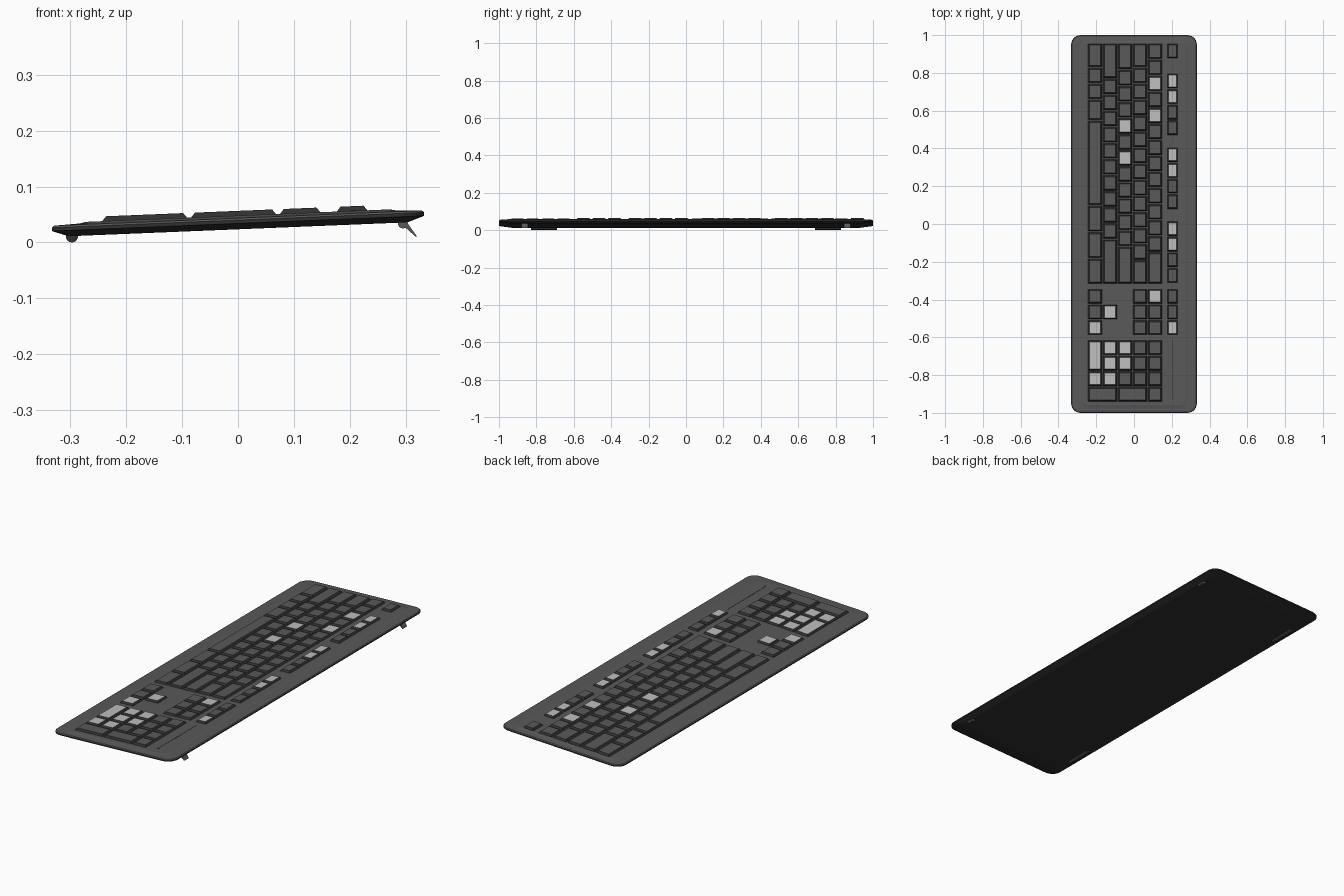
import bpy, bmesh, math
from mathutils import Vector

cube = bpy.data.objects.get("Cube")
if cube:
    bpy.data.objects.remove(cube, do_unlink=True)

SLOPE = 0.041      # the board rises towards +x
DECK = 0.048       # deck height at x = 0
U = 0.085          # one key unit along y
LEFT = 0.957       # y where the main key block starts


def material(name, value):
    m = bpy.data.materials.new(name)
    m.use_nodes = True
    col = (value, value, value, 1)
    m.diffuse_color = col
    bsdf = m.node_tree.nodes["Principled BSDF"]
    bsdf.inputs["Base Color"].default_value = col
    bsdf.inputs["Roughness"].default_value = 0.7
    return m


GREY = material("charcoal grey", 0.10)
DARK = material("near black", 0.03)
LIGHT = material("light grey", 0.52)


def finish(bm, name, mats, tilt=True):
    if tilt:
        for v in bm.verts:
            v.co.z += SLOPE * v.co.x
    bmesh.ops.recalc_face_normals(bm, faces=bm.faces)
    me = bpy.data.meshes.new(name)
    bm.to_mesh(me)
    bm.free()
    for m in mats:
        me.materials.append(m)
    ob = bpy.data.objects.new(name, me)
    bpy.context.scene.collection.objects.link(ob)
    return ob


def rounded_rect(hx, hy, r, z, n=6):
    pts = []
    for i, (sx, sy) in enumerate([(1, 1), (-1, 1), (-1, -1), (1, -1)]):
        for k in range(n + 1):
            a = math.pi / 2 * (i + k / n)
            pts.append((sx * (hx - r) + r * math.cos(a), sy * (hy - r) + r * math.sin(a), z))
    return pts


# Case: stacked rounded outlines, dark underside and grey top
bm = bmesh.new()
outlines = [(0.303, 0.93, 0.04, 0.0235), (0.333, 1.0, 0.05, 0.034), (0.333, 1.0, 0.05, 0.040),
            (0.329, 0.996, 0.047, 0.0435), (0.284, 0.972, 0.04, 0.0455), (0.271, 0.962, 0.04, DECK)]
rings = [[bm.verts.new(p) for p in rounded_rect(*o)] for o in outlines]
bm.faces.new(rings[0][::-1]).material_index = 1
for i in range(len(rings) - 1):
    a, b = rings[i], rings[i + 1]
    for k in range(len(a)):
        j = (k + 1) % len(a)
        f = bm.faces.new((a[k], a[j], b[j], b[k]))
        f.material_index = 1 if i < 2 else 0
bm.faces.new(rings[-1])
finish(bm, "case", [GREY, DARK])


# Keys: tapered blocks with dark sides and a coloured top
def add_key(bm, x0, x1, y0, y1, lit):
    loops = []
    for inset, z in ((0.002, DECK - 0.002), (0.0105, DECK + 0.0085)):
        a, b, c, d = x0 + inset, x1 - inset, y0 + inset, y1 - inset
        loops.append([bm.verts.new(p) for p in ((a, c, z), (b, c, z), (b, d, z), (a, d, z))])
    lo, hi = loops
    for k in range(4):
        j = (k + 1) % 4
        bm.faces.new((lo[k], lo[j], hi[j], hi[k])).material_index = 1
    bm.faces.new(hi).material_index = 2 if lit else 0


def key_group(name, cells):
    bm = bmesh.new()
    for c in cells:
        add_key(bm, *c)
    finish(bm, name, [GREY, DARK, LIGHT])


# Front to back edges of the five letter rows
ROWS = [(-0.2465 + 0.0795 * i, -0.167 + 0.0795 * i) for i in range(5)]
FN = (0.173, 0.235)

# Main block: key widths in units, and which keys are light
main_rows = [
    ("space_row", [1.5, 1, 1, 1.3, 5.3, 1.65, 1.65, 1.6], []),
    ("lower_letter_row", [2.2] + [1] * 10 + [2.8], []),
    ("home_letter_row", [1.65] + [1] * 11 + [2.35], [4, 6]),
    ("upper_letter_row", [1.5] + [1] * 12 + [1.5], []),
    ("number_row", [1] * 13 + [2], [2, 4]),
]
for (name, widths, lit), (x0, x1) in zip(main_rows, ROWS):
    y, cells = LEFT, []
    for i, w in enumerate(widths):
        cells.append((x0, x1, y - w * U, y, i in lit))
        y -= w * U
    key_group(name, cells)

# Function row: start of each group, number of keys, light keys
P = 0.0825
cells = []
for start, count, lit in [(0.957, 1, []), (0.798, 4, [0, 1]), (0.407, 4, [0, 1]),
                          (0.016, 4, [0, 1]), (-0.342, 3, [2])]:
    for i in range(count):
        cells.append((*FN, start - (i + 1) * P, start - i * P, i in lit))
key_group("function_row", cells)

# Arrow and navigation keys: (row, column, light)
nav = [(0, 0, 0), (0, 1, 0), (0, 2, 1), (1, 1, 1), (3, 0, 0), (3, 1, 0), (3, 2, 0),
       (4, 0, 1), (4, 1, 0), (4, 2, 0)]
key_group("navigation_keys", [(*ROWS[r], -0.342 - (c + 1) * P, -0.342 - c * P, l)
                              for r, c, l in nav])

# Number pad: (first row, last row, first column, last column, light)
pad = [(0, 0, 0, 1, 1), (0, 0, 2, 2, 1), (0, 1, 3, 3, 0), (2, 3, 3, 3, 0), (4, 4, 3, 3, 0)]
pad += [(r, r, c, c, (r, c) in [(1, 0), (1, 1), (1, 2), (2, 0), (2, 1)])
        for r in range(1, 5) for c in range(3)]
key_group("number_pad", [(ROWS[a][0], ROWS[b][1], -0.613 - (d + 1) * P, -0.613 - c * P, l)
                         for a, b, c, d, l in pad])


def box(bm, x0, x1, y0, y1, z0, z1):
    verts = bmesh.ops.create_cube(bm, size=1)["verts"]
    for v in verts:
        v.co = Vector(((x0 + x1) / 2 + v.co.x * (x1 - x0), (y0 + y1) / 2 + v.co.y * (y1 - y0),
                       (z0 + z1) / 2 + v.co.z * (z1 - z0)))


# Thin seam of the indicator panel above the number pad
bm = bmesh.new()
box(bm, 0.2, 0.204, -0.92, -0.614, DECK - 0.001, DECK + 0.0006)
box(bm, 0.2, 0.212, -0.924, -0.92, DECK - 0.001, DECK + 0.0006)
finish(bm, "indicator_seam", [DARK])


# Parts extruded along y from an x-z profile
def extrude_profile(name, profile, y0, y1, mat):
    bm = bmesh.new()
    ends = [[bm.verts.new((x, y, z)) for x, z in profile] for y in (y0, y1)]
    for e in ends:
        bm.faces.new(e)
    for k in range(len(profile)):
        j = (k + 1) % len(profile)
        bm.faces.new((ends[0][k], ends[0][j], ends[1][j], ends[1][k]))
    return finish(bm, name, [mat], tilt=False)


def circle(cx, cz, r, n=16):
    return [(cx + r * math.cos(2 * math.pi * k / n), cz + r * math.sin(2 * math.pi * k / n))
            for k in range(n)]


# Rounded front feet and flip-out rear legs on both ends
leg = [(0.291, 0.034), (0.302, 0.036), (0.320, 0.011), (0.317, 0.011)]
for side, s in (("left", 1), ("right", -1)):
    extrude_profile("front_foot_" + side, circle(-0.297, 0.011, 0.011), s * 0.69, s * 0.83, DARK)
    extrude_profile("rear_hinge_" + side, circle(0.295, 0.034, 0.009), s * 0.845, s * 0.88, GREY)
    extrude_profile("rear_leg_" + side, leg, s * 0.845, s * 0.88, GREY)
